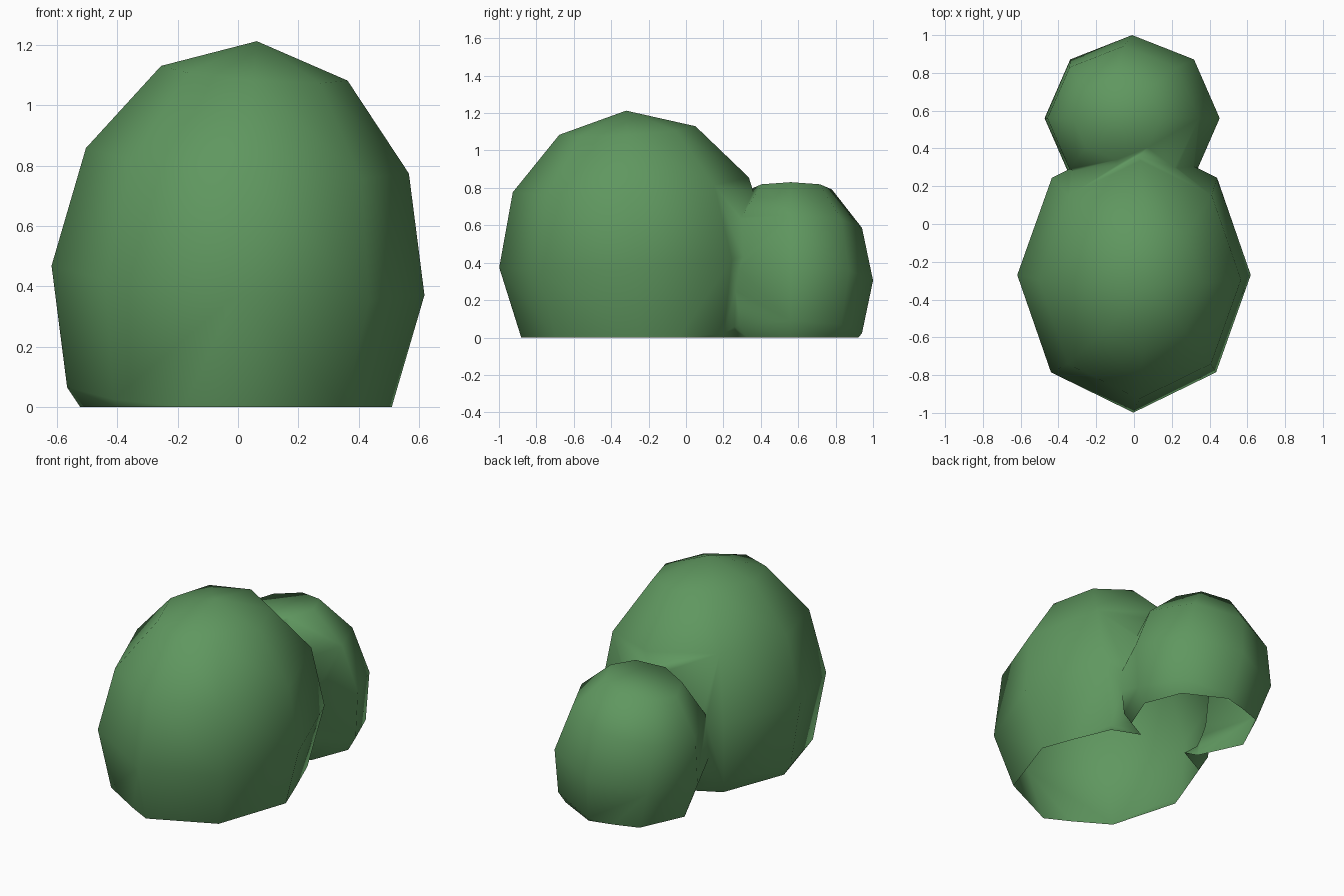
import bpy, bmesh, math
from mathutils import Matrix, Euler

if "Cube" in bpy.data.objects:
    bpy.data.objects.remove(bpy.data.objects["Cube"])

green = bpy.data.materials.new("leaf_green")
green.diffuse_color = (0.115, 0.31, 0.115, 1)
green.use_nodes = True
green.node_tree.nodes["Principled BSDF"].inputs["Base Color"].default_value = green.diffuse_color


def lobe(name, centre, radii, tilt, flat_top=False):
    """Low-poly 8 x 6 sphere, stretched, then tilted."""
    bm = bmesh.new()
    bmesh.ops.create_uvsphere(bm, u_segments=8, v_segments=6, radius=1)
    if flat_top:
        pole = max(bm.verts, key=lambda v: v.co.z)
        bmesh.ops.dissolve_verts(bm, verts=[pole])
    rot = Euler([math.radians(a) for a in tilt]).to_matrix().to_4x4()
    bm.transform(Matrix.Translation(centre) @ rot @ Matrix.Diagonal((*radii, 1)))
    bmesh.ops.recalc_face_normals(bm, faces=bm.faces)
    mesh = bpy.data.meshes.new(name)
    bm.to_mesh(mesh)
    bm.free()
    mesh.materials.append(green)
    obj = bpy.data.objects.new(name, mesh)
    bpy.context.collection.objects.link(obj)
    return obj


# Large front lobe and small back lobe
bush = lobe("bush", (0, -0.27, 0.42), (0.62, 0.73, 0.797), (3.6, 4.5, 0))
small = lobe("small_lobe", (-0.01, 0.56, 0.305), (0.47, 0.44, 0.57), (0, -9.5, 0), True)

# Join the lobes into one skin
mod = bush.modifiers.new("join", 'BOOLEAN')
mod.operation = 'UNION'
mod.solver = 'EXACT'
mod.object = small
bpy.context.view_layer.objects.active = bush
bush.select_set(True)
bpy.ops.object.modifier_apply(modifier=mod.name)
bpy.data.objects.remove(small)

# Cut off below the ground, leaving the underside open
bm = bmesh.new()
bm.from_mesh(bush.data)
bmesh.ops.bisect_plane(bm, geom=bm.verts[:] + bm.edges[:] + bm.faces[:],
                       plane_co=(0, 0, 0), plane_no=(0, 0, 1), clear_inner=True)
for f in bm.faces:
    f.smooth = True
    f.material_index = 0
bm.to_mesh(bush.data)
bm.free()
